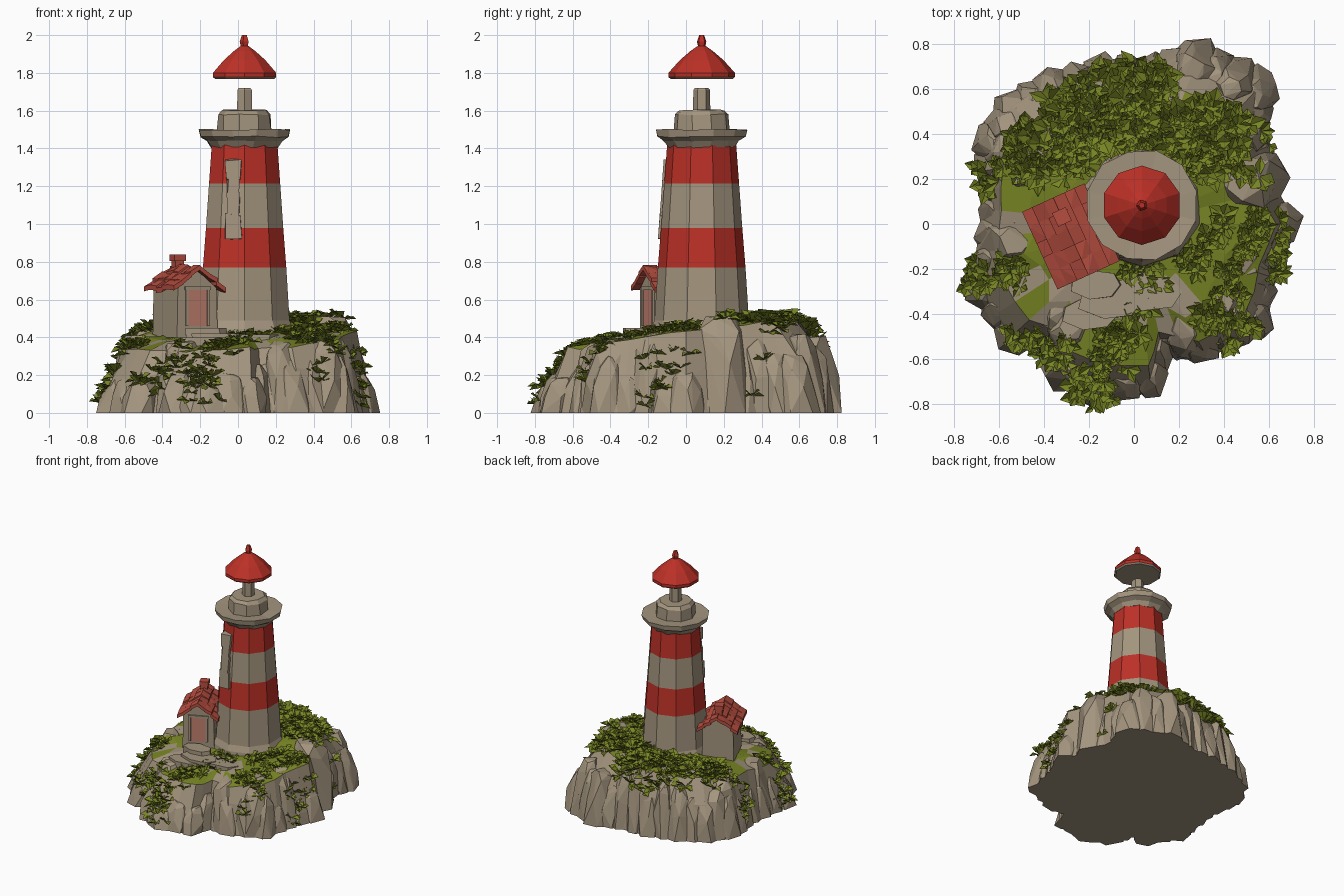
import bpy, bmesh, math, random
from mathutils import Vector, Matrix
from mathutils.bvhtree import BVHTree

if "Cube" in bpy.data.objects:
    bpy.data.objects.remove(bpy.data.objects["Cube"])

random.seed(7)
R = random.uniform

def material(name, col):
    m = bpy.data.materials.new(name)
    m.diffuse_color = (*col, 1)
    m.use_nodes = True
    m.node_tree.nodes["Principled BSDF"].inputs["Base Color"].default_value = m.diffuse_color
    return m

STONE = material("stone", (0.37, 0.30, 0.21))
RED = material("red paint", (0.50, 0.030, 0.020))
GRASS = material("grass green", (0.19, 0.235, 0.018))
TILE = material("roof tile red", (0.47, 0.075, 0.050))
DOOR = material("door pink", (0.52, 0.21, 0.155))

def finish(name, bm, mats):
    me = bpy.data.meshes.new(name)
    bm.to_mesh(me)
    bm.free()
    for m in mats:
        me.materials.append(m)
    ob = bpy.data.objects.new(name, me)
    bpy.context.collection.objects.link(ob)
    return ob

def hull(bm, pts):
    vs = [bm.verts.new(p) for p in pts]
    res = bmesh.ops.convex_hull(bm, input=vs)
    junk = {g for g in res["geom_interior"] + res["geom_unused"] if isinstance(g, bmesh.types.BMVert)}
    bmesh.ops.delete(bm, geom=list(junk), context="VERTS")

def lathe(name, profile, n, mats, rule=None, cx=0.035, cy=0.083, jitter=0.0):
    """Spin (radius, z) points; rule gives a material slot from face height."""
    bm = bmesh.new()
    rings = []
    for r, z in profile:
        rings.append([bm.verts.new((cx + r * math.cos(a) + R(-jitter, jitter),
                                    cy + r * math.sin(a) + R(-jitter, jitter), z + R(-jitter, jitter)))
                      for a in (2 * math.pi * (i + .5) / n for i in range(n))])
    for a, b in zip(rings, rings[1:]):
        for i in range(n):
            j = (i + 1) % n
            f = bm.faces.new((a[i], a[j], b[j], b[i]))
            if rule:
                f.material_index = rule(f.calc_center_median().z)
    for ring, low in ((rings[0][::-1], 1), (rings[-1], 0)):
        f = bm.faces.new(ring)
        if rule:
            f.material_index = rule(f.calc_center_median().z)
    return finish(name, bm, mats)

# island outline: x, y, height of the outer rocks
outline = [(-.60, .58, .38), (-.42, .69, .40), (-.15, .76, .42), (.10, .77, .42), (.32, .83, .40), (.62, .68, .38),
           (.59, .47, .40), (.66, .16, .40), (.755, 0, .24), (.66, -.22, .27), (.61, -.49, .30), (.34, -.62, .34),
           (.13, -.57, .32), (.08, -.78, .20), (-.19, -.83, .20), (-.36, -.74, .22), (-.45, -.54, .32),
           (-.60, -.55, .22), (-.75, -.33, .22), (-.70, .07, .30), (-.71, .42, .30)]

def ground(x, y):
    return 0.435 + 0.13 * max(-.5, min(.5, y)) + 0.05 * x

# points spread along the outline
ring = []
for a, b in zip(outline, outline[1:] + outline[:1]):
    n = max(1, round(math.hypot(a[0] - b[0], a[1] - b[1]) / 0.125))
    ring += [[a[k] + (b[k] - a[k]) * i / n for k in range(3)] for i in range(n)]

# rock core with a grassy plateau
bm = bmesh.new()
loops = [[], [], [], [], []]
for x, y, h in ring:
    r = math.hypot(x, y)
    p = min(.84, .63 / r)
    for k, (f, z) in enumerate(((.96, 0), (.90, h * .7), (p, None), (p * .75, None), (p * .45, None))):
        if k > 2:
            f += R(-.05, .05)
        zz = ground(x * f, y * f) - (.03 if k == 2 else 0) + R(-.008, .008) if z is None else z
        loops[k].append(bm.verts.new((x * f, y * f, zz)))
def surface(f):
    c = f.calc_center_median()
    path = abs(c.x + .08) < .33 and -.43 < c.y < -.19
    return 0 if path or random.random() < .1 else 1
for k in range(4):
    for i in range(len(ring)):
        j = (i + 1) % len(ring)
        f = bm.faces.new((loops[k][i], loops[k][j], loops[k + 1][j], loops[k + 1][i]))
        f.material_index = surface(f) if k > 1 else 0
bm.faces.new(loops[0])
bm.faces.new(loops[4]).material_index = 1
bmesh.ops.recalc_face_normals(bm, faces=bm.faces[:])
core_tree = BVHTree.FromBMesh(bm)
finish("island_core", bm, [STONE, GRASS])

# faceted boulders around the island
bm = bmesh.new()
def rock(x, y, w, top, lean=.05):
    d = Vector((x, y)).normalized()
    pts = []
    for t, s in ((0, 1), (.45, .96), (.8, .82), (1, .5)):
        a0 = R(0, 6)
        for i in range(6):
            a = a0 + i * math.pi / 3 + R(-.25, .25)
            rr = w * s * R(.88, 1.06)
            z = 0 if t == 0 else top * min(1, t + R(-.08, .08))
            pts.append((x - d.x * lean * t + rr * math.cos(a), y - d.y * lean * t + rr * math.sin(a), z))
    hull(bm, pts)
for i, (x, y, h) in enumerate(ring):
    r = math.hypot(x, y)
    w = R(.085, .11)
    s = (r - w) / r
    rock(x * s, y * s, w, h * R(.8, 1.1))
    s = min(.78, .56 / r)
    if i % 2 and not (abs(x) < .3 and y < 0):
        rock(x * s, y * s, R(.10, .13), ground(x * s, y * s) + R(-.03, .03), .03)
for x, y, w, top in ((.54, .20, .16, .51), (.46, -.42, .14, .39), (-.58, -.08, .13, .41), (-.57, .33, .12, .42),
                     (.03, -.50, .11, .36), (-.30, -.50, .12, .38), (.25, -.50, .12, .38), (.55, -.2, .11, .41)):
    rock(x, y, w, top)
rock_tree = BVHTree.FromBMesh(bm)
finish("boulders", bm, [STONE])

# stone slabs leading to the door
bm = bmesh.new()
for x, y, w, z in ((-.17, -.27, .12, .45), (-.10, -.34, .15, .42), (.06, -.30, .16, .415), (-.2, -.40, .13, .40)):
    hull(bm, [(x + w * R(.85, 1.1) * math.cos(a), y + .55 * w * math.sin(a), zz)
              for zz in (z - .06, z) for a in (i * math.pi / 3.5 for i in range(7))])
finish("path_slabs", bm, [STONE])

# grass tufts: folded leaves fanned out from one point
bm = bmesh.new()
def tuft(x, y, size):
    hits = [t.ray_cast(Vector((x, y, 2)), Vector((0, 0, -1)))[0] for t in (core_tree, rock_tree)]
    z = max([h.z for h in hits if h] or [0])
    if z < .04:
        return
    p = Vector((x, y, z - .005))
    for i in range(6):
        a, e = i * math.pi / 3 + R(-.5, .5), R(-.1, .85)
        d = Vector((math.cos(a) * math.cos(e), math.sin(a) * math.cos(e), math.sin(e)))
        s = Vector((-math.sin(a), math.cos(a), R(-.4, .4))) * size * R(.25, .42)
        L = size * R(.7, 1.2)
        m = p + d * L * .55 + Vector((0, 0, .012))
        v = [bm.verts.new(q) for q in (p, m - s, p + d * L - Vector((0, 0, .01)), m + s)]
        bm.faces.new((v[0], v[1], v[2]))
        bm.faces.new((v[0], v[2], v[3]))
count = 0
while count < 200:  # thick growth behind the tower
    a, r = R(.15, math.pi - .1), R(.30, .64)
    x, y = r * math.cos(a), r * math.sin(a) + .05
    if y > .2 and abs(x) < .56:
        tuft(x, y, R(.06, .095))
        count += 1
# clumps: x, y, spread, count
for x, y, s, n in ((.05, -.19, .08, 14), (.25, -.15, .06, 10), (.36, -.02, .06, 8), (.57, -.05, .09, 26),
                   (.62, .40, .06, 12), (.47, -.47, .06, 12), (.34, -.42, .06, 9), (-.1, -.55, .09, 20),
                   (-.2, -.7, .08, 20), (-.36, -.55, .07, 16), (-.68, -.22, .06, 14), (-.55, -.22, .06, 12),
                   (-.63, .2, .06, 12), (-.48, .34, .08, 16), (.4, -.25, .08, 9), (-.02, -.44, .08, 10),
                   (.44, -.60, .05, 6), (-.5, -.52, .05, 6), (.63, -.18, .05, 10), (-.13, -.81, .05, 6)):
    for _ in range(n):
        tuft(x + R(-s, s), y + R(-s, s), R(.05, .08))
finish("grass_tufts", bm, [GRASS])

# striped tower
lathe("tower", [(.275, .40), (.27, .445), (.25, .49), (.232, .77), (.215, .98), (.198, 1.215), (.182, 1.43)], 10,
      [STONE, RED], lambda z: int(.77 < z < .98 or 1.215 < z < 1.425))
# gallery, lamp room and lamp
lathe("gallery", [(.18, 1.405), (.205, 1.44), (.24, 1.462), (.248, 1.50), (.15, 1.495)], 12, [STONE], jitter=.004)
lathe("lamp_room", [(.15, 1.48), (.142, 1.58), (.12, 1.603)], 9, [STONE], jitter=.004)
lathe("lamp", [(.046, 1.59), (.044, 1.71), (.036, 1.72)], 6, [STONE])
# cap with stone underside and finial
lathe("cap", [(.165, 1.768), (.176, 1.778), (.176, 1.80), (.115, 1.868), (.06, 1.915), (.022, 1.942)], 10,
      [STONE, RED], lambda z: int(z > 1.785))
lathe("finial", [(.018, 1.93), (.026, 1.965), (.014, 2.0)], 5, [RED])

# worn stone strip up the front of the tower
bm = bmesh.new()
for z0, z1, w in ((.92, 1.05, .042), (1.03, 1.17, .032), (1.15, 1.25, .030), (1.23, 1.34, .040)):
    hull(bm, [(-.025 + sx * w + R(-.006, .006), .083 - (.205 - (z - .98) * .073) + dy, z + R(-.008, .008))
              for z in (z0, z1) for sx in (-1, 1) for dy in (-.022, .05)])
finish("tower_front_strip", bm, [STONE])

# cottage, built in its own frame with the door towards -y
FRAME = Matrix.Translation((-.28, -.055, 0)) @ Matrix.Rotation(math.radians(24.6), 4, 'Z')
def box(bm, x0, x1, y0, y1, z0, z1):
    hull(bm, [(x, y, z) for x in (x0, x1) for y in (y0, y1) for z in (z0, z1)])
def cottage(name, bm, mat):
    finish(name, bm, [mat]).matrix_world = FRAME

bm = bmesh.new()
hull(bm, [(x, y, z) for y in (-.155, .155)
          for x, z in ((-.118, .40), (.118, .40), (-.113, .66), (.113, .66), (0, .755))])
cottage("cottage_walls", bm, STONE)
bm = bmesh.new()
for x0, x1, z0, z1 in ((-.07, -.055, .46, .66), (.055, .07, .46, .66), (-.075, .075, .65, .668)):
    box(bm, x0, x1, -.166, -.15, z0, z1)
cottage("door_frame", bm, STONE)
bm = bmesh.new()
box(bm, -.055, .055, -.161, -.153, .46, .65)
cottage("door", bm, DOOR)

# overlapping crooked roof tiles
bm = bmesh.new()
for side in (-1, 1):
    for row in range(3):
        for k in range(5):
            y0, y1 = -.185 + k * .074 - .004, -.185 + (k + 1) * .074 + .004
            lo, hi = 1 - row / 3 + .06, 1 - (row + 1) / 3
            j = R(-.006, .008)
            pts = []
            for t, lift in ((lo, .012), (hi, .0)):
                for y in (y0, y1):
                    q = R(-.006, .006)
                    for th in (-.014, .012):
                        pts.append((side * .143 * t, y, .765 - .113 * t + lift + j + q + th))
            hull(bm, pts)
cottage("cottage_roof", bm, TILE)
bm = bmesh.new()
box(bm, -.025, .025, .07, .12, .74, .81)
box(bm, -.033, .033, .062, .128, .805, .838)
cottage("chimney", bm, TILE)
